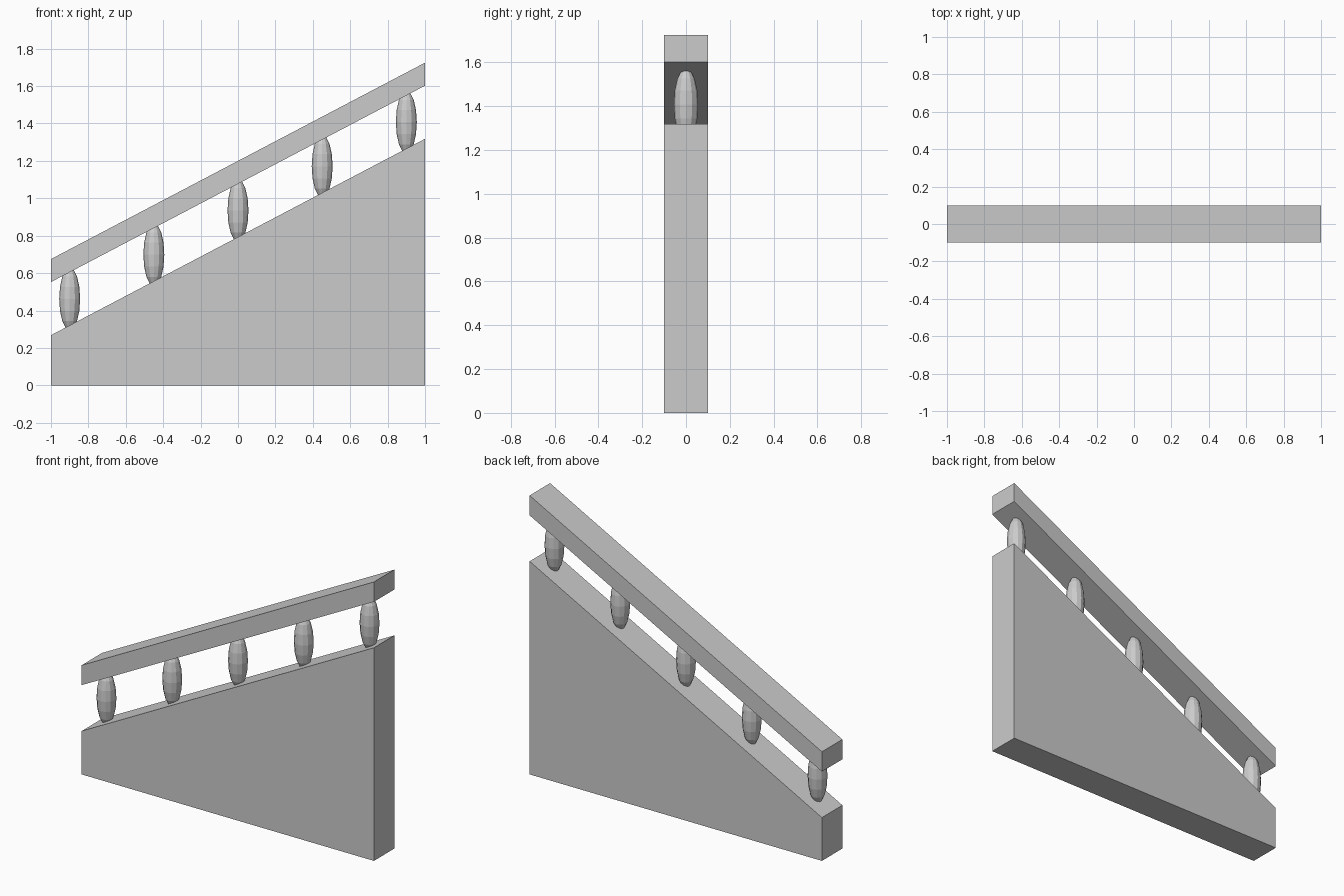
import bpy, bmesh
from mathutils import Matrix

if "Cube" in bpy.data.objects:
    bpy.data.objects.remove(bpy.data.objects["Cube"])

SLOPE = 0.525    # rise per unit of x
DEPTH = 0.2


def slab(name, profile):
    """Extrude an x-z outline through the wall thickness."""
    bm = bmesh.new()
    face = bm.faces.new([bm.verts.new((x, -DEPTH / 2, z)) for x, z in profile])
    ext = bmesh.ops.extrude_face_region(bm, geom=[face])
    moved = [v for v in ext["geom"] if isinstance(v, bmesh.types.BMVert)]
    bmesh.ops.translate(bm, verts=moved, vec=(0, DEPTH, 0))
    bmesh.ops.recalc_face_normals(bm, faces=bm.faces)
    finish(name, bm)


def finish(name, bm):
    mesh = bpy.data.meshes.new(name)
    bm.to_mesh(mesh)
    bm.free()
    obj = bpy.data.objects.new(name, mesh)
    bpy.context.collection.objects.link(obj)
    return obj


def line(mid, x):
    return (x, mid + SLOPE * x)


# Sloping solid wall
slab("stair_wall", [(-1, 0), (1, 0), line(0.793, 1), line(0.793, -1)])

# Handrail parallel to the wall top
slab("handrail", [line(1.077, -1), line(1.077, 1), line(1.2, 1), line(1.2, -1)])

# Faceted spindle-shaped balusters, ends sunk into wall and rail
for i in range(-2, 3):
    bm = bmesh.new()
    bmesh.ops.create_uvsphere(bm, u_segments=12, v_segments=8, radius=1,
                              matrix=Matrix.Diagonal((0.056, 0.056, 0.168, 1)))
    baluster = finish(f"baluster_{i + 3}", bm)
    x = i * 0.45
    baluster.location = (x, 0, 0.935 + SLOPE * x)
